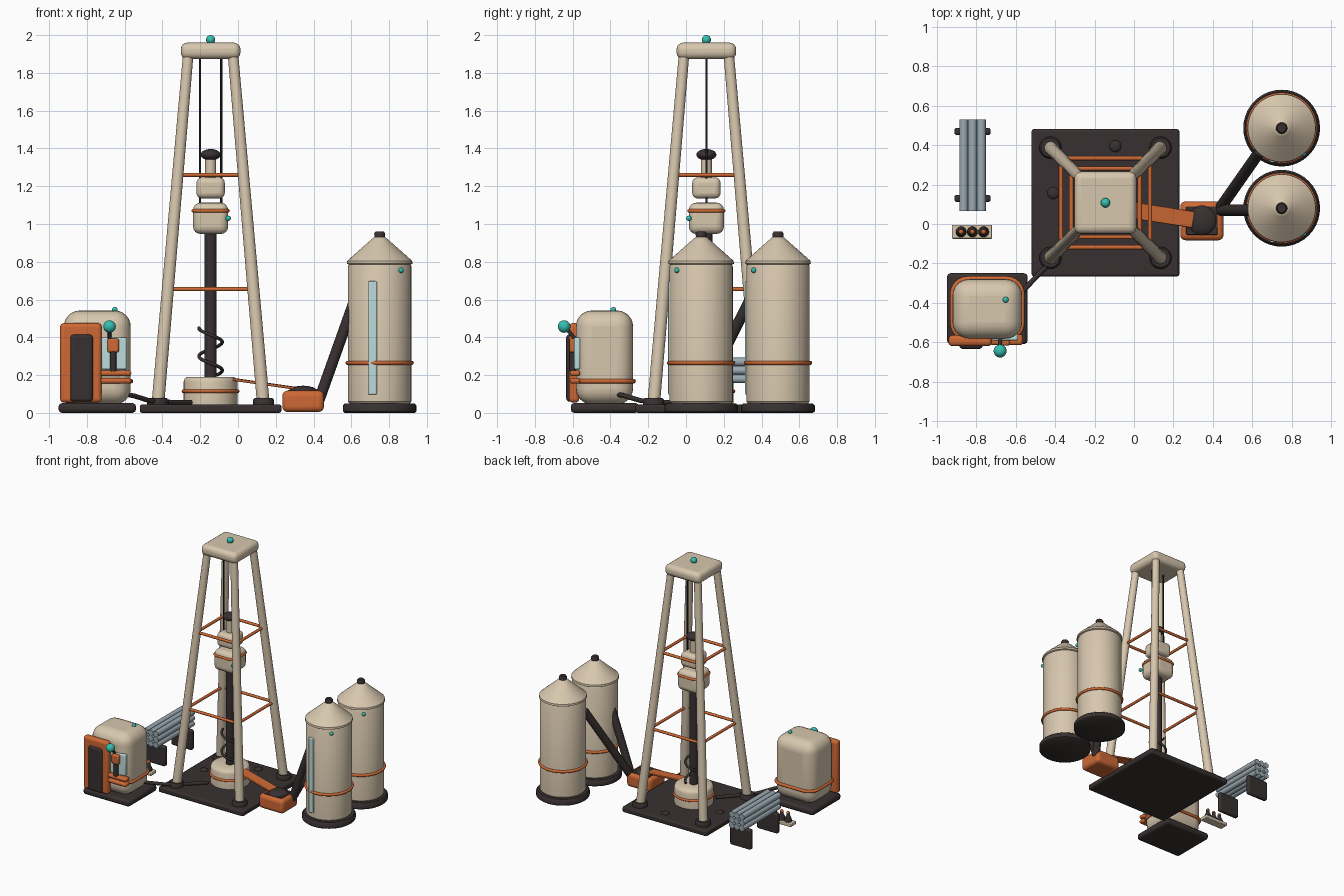
import bpy, bmesh, math
from mathutils import Vector

if "Cube" in bpy.data.objects:
    bpy.data.objects.remove(bpy.data.objects["Cube"])


def mat(name, c):
    m = bpy.data.materials.new(name)
    m.diffuse_color = (*c, 1)
    m.use_nodes = True
    m.node_tree.nodes["Principled BSDF"].inputs["Base Color"].default_value = m.diffuse_color
    return m


BEIGE = mat("sand_paint", (0.68, 0.57, 0.42))
ORANGE = mat("orange_paint", (0.62, 0.14, 0.035))
DARK = mat("dark_rubber", (0.04, 0.03, 0.03))
BLACK = mat("black_cable", (0.012, 0.013, 0.016))
TEAL = mat("teal_lamp", (0.035, 0.53, 0.44))
GLASS = mat("pale_glass", (0.5, 0.72, 0.71))
STEEL = mat("pipe_steel", (0.33, 0.4, 0.45))


def finish(name, bm, m, loc=(0, 0, 0), bevel=0, seg=4):
    bmesh.ops.recalc_face_normals(bm, faces=bm.faces)
    me = bpy.data.meshes.new(name)
    bm.to_mesh(me)
    bm.free()
    me.materials.append(m)
    ob = bpy.data.objects.new(name, me)
    bpy.context.collection.objects.link(ob)
    ob.location = loc
    bpy.ops.object.select_all(action='DESELECT')
    ob.select_set(True)
    bpy.context.view_layer.objects.active = ob
    if bevel:
        b = ob.modifiers.new("round", 'BEVEL')
        b.width, b.segments, b.limit_method = bevel, seg, 'ANGLE'
    bpy.ops.object.shade_smooth_by_angle(angle=math.radians(40))
    return ob


def box(name, m, lo, hi, bevel=0, seg=4):
    bm = bmesh.new()
    bmesh.ops.create_cube(bm, size=1)
    lo, hi = Vector(lo), Vector(hi)
    bmesh.ops.scale(bm, vec=hi - lo, verts=bm.verts)
    return finish(name, bm, m, (lo + hi) / 2, bevel, seg)


def ball(name, m, p, r, rz=None):
    bm = bmesh.new()
    bmesh.ops.create_uvsphere(bm, u_segments=24, v_segments=14, radius=r)
    bmesh.ops.scale(bm, vec=(1, 1, (rz or r) / r), verts=bm.verts)
    return finish(name, bm, m, p)


def lathe(name, m, x, y, prof, n=40):
    bm = bmesh.new()
    rings = [[bm.verts.new((r * math.cos(2 * math.pi * i / n), r * math.sin(2 * math.pi * i / n), z))
              for i in range(n)] for r, z in prof]
    for a, b in zip(rings, rings[1:]):
        for i in range(n):
            bm.faces.new((a[i], a[(i + 1) % n], b[(i + 1) % n], b[i]))
    bm.faces.new(rings[0])
    bm.faces.new(rings[-1])
    return finish(name, bm, m, (x, y, 0))


def rod(name, m, p, q, r1, r2=None, n=20):
    p, q = Vector(p), Vector(q)
    bm = bmesh.new()
    bmesh.ops.create_cone(bm, cap_ends=True, segments=n, radius1=r1, radius2=r2 or r1, depth=(q - p).length)
    ob = finish(name, bm, m, (p + q) / 2)
    ob.rotation_euler = (q - p).to_track_quat('Z', 'Y').to_euler()
    return ob


def tube(name, m, pts, r, closed=False):
    cu = bpy.data.curves.new(name, 'CURVE')
    cu.dimensions, cu.bevel_depth, cu.bevel_resolution, cu.use_fill_caps = '3D', r, 3, True
    sp = cu.splines.new('POLY')
    sp.points.add(len(pts) - 1)
    for s, p in zip(sp.points, pts):
        s.co = (*p, 1)
    sp.use_cyclic_u = closed
    cu.materials.append(m)
    ob = bpy.data.objects.new(name, cu)
    bpy.context.collection.objects.link(ob)
    bpy.ops.object.select_all(action='DESELECT')
    ob.select_set(True)
    bpy.context.view_layer.objects.active = ob
    bpy.ops.object.convert(target='MESH')
    bpy.ops.object.shade_smooth_by_angle(angle=math.radians(50))


def loop(name, x, y, z, hx, hy, c, r):
    """Orange band following a rounded rectangle."""
    pts = []
    for k, (sx, sy) in enumerate(((1, 1), (-1, 1), (-1, -1), (1, -1))):
        for i in range(7):
            a = math.pi / 2 * (k + i / 6)
            pts.append((x + sx * (hx - c) + c * math.cos(a), y + sy * (hy - c) + c * math.sin(a), z))
    tube(name, ORANGE, pts, r, True)


CX, CY = -0.145, 0.108

# Derrick: base plate, legs, braces, crown
box("base_plate", DARK, (CX - .375, CY - .375, 0), (CX + .375, CY + .375, .045), .012, 2)
for x, y in ((-.095, .395), (-.41, .157)):
    ball("plate_bolt", DARK, (x, y, .045), .03, .015)


def leg_off(z):
    return .278 - .158 * (z - .06) / 1.82


for sx in (-1, 1):
    for sy in (-1, 1):
        a, b = leg_off(.05), leg_off(1.9)
        rod("derrick_leg", BEIGE, (CX + sx * a, CY + sy * a, .05), (CX + sx * b, CY + sy * b, 1.9), .034, .028)
        lathe("leg_foot", DARK, CX + sx * .28, CY + sy * .28, [(.056, .04), (.056, .068), (.048, .078)], 28)
for z in (.655, 1.26):
    d = leg_off(z)
    for s in (-1, 1):
        rod("brace_x", ORANGE, (CX - d, CY + s * d, z), (CX + d, CY + s * d, z), .011, n=12)
        rod("brace_y", ORANGE, (CX + s * d, CY - d, z), (CX + s * d, CY + d, z), .011, n=12)
box("crown_block", BEIGE, (CX - .158, CY - .158, 1.873), (CX + .158, CY + .158, 1.96), .035)
ball("crown_lamp", TEAL, (CX, CY, 1.976), .024)

# Hoist and drill string
for s in (-1, 1):
    rod("hoist_cable", BLACK, (CX + s * .056, CY, 1.08), (CX + s * .056, CY, 1.9), .006, n=10)
ball("swivel_cap", DARK, (CX, CY, 1.367), .053, .03)
rod("swivel_neck", BEIGE, (CX, CY, 1.22), (CX, CY, 1.36), .029)
box("travelling_block", BEIGE, (CX - .075, CY - .075, 1.135), (CX + .075, CY + .075, 1.247), .03)
box("top_drive", BEIGE, (CX - .093, CY - .093, .947), (CX + .093, CY + .093, 1.113), .04)
loop("top_drive_band", CX, CY, 1.07, .091, .091, .04, .01)
ball("top_drive_lamp", TEAL, (CX + .093, CY - .093, 1.03), .014)
rod("drill_pipe", DARK, (CX, CY, .15), (CX, CY, 1.0), .032, n=28)
tube("auger_spiral", DARK,
     [(CX + .062 * math.cos(t), CY + .062 * math.sin(t), .45 - .15 * (t - math.pi) / (2 * math.pi))
      for t in (math.pi + i * math.pi / 16 for i in range(54))], .009)
lathe("wellhead", BEIGE, CX, CY, [(.143, .04), (.143, .165), (.138, .18), (.125, .19), (.03, .19)])
t = [i * math.pi / 24 for i in range(48)]
tube("wellhead_band", ORANGE, [(CX + .143 * math.cos(a), CY + .143 * math.sin(a), .115) for a in t], .01, True)

# Chute and spoil hopper
chute = box("chute", ORANGE, (-.165, -.042, -.007), (.165, .042, .007), .004, 2)
chute.location = (.14, .047, .154)
chute.rotation_euler = (0, math.atan2(.045, .32), math.atan2(-.05, .32))
box("hopper", ORANGE, (.235, -.083, .005), (.455, .115, .118), .028)
box("hopper_fill", DARK, (.265, -.055, .1), (.425, .09, .122), .004, 2)
ball("spoil_heap", DARK, (.345, .018, .112), .077, .032)

# Storage silos with feed pipes
for y, py in ((.487, .37), (.08, .07)):
    lathe("silo_base", DARK, .75, y, [(.185, 0), (.195, .008), (.195, .038), (.185, .05)])
    lathe("silo_body", BEIGE, .75, y, [(.155, .045), (.168, .06), (.168, .775), (.158, .795)])
    lathe("silo_roof", BEIGE, .75, y, [(.165, .785), (.174, .79), (.172, .805), (.042, .92), (.03, .93)])
    lathe("silo_cap", DARK, .75, y, [(.027, .915), (.029, .95), (.022, .96)], 20)
    tube("silo_band", ORANGE, [(.75 + .17 * math.cos(a), y + .17 * math.sin(a), .265) for a in t], .011, True)
    box("level_gauge", GLASS, (.69, y - .174, .097), (.735, y - .155, .697), .006, 2)
    ball("silo_lamp", TEAL, (.863, y - .128, .755), .014)
    rod("feed_pipe", DARK, (.43, .07, .07), (.64, py, .66), .029)

# Power unit
GX, GY = -.745, -.43
box("unit_base", DARK, (-.95, -.61, 0), (-.54, -.25, .052), .018, 2)
box("unit_body", BEIGE, (-.922, -.583, .045), (-.568, -.28, .542), .085, 6)
loop("unit_band", GX, GY, .168, .178, .153, .08, .012)
box("door_frame", ORANGE, (-.942, -.62, .055), (-.722, -.565, .475), .02)
box("door_panel", DARK, (-.888, -.634, .06), (-.768, -.6, .415), .018)
box("window", GLASS, (-.722, -.592, .23), (-.588, -.56, .4), .008, 2)
for z in (.17, .21):
    box("console_ledge", ORANGE, (-.73, -.615, z - .015), (-.565, -.56, z + .015), .013, 3)
box("handset", ORANGE, (-.692, -.618, .32), (-.63, -.575, .393), .01, 2)
rod("handset_stem", DARK, (-.661, -.6, .22), (-.661, -.6, .33), .017)
rod("beacon_post", DARK, (-.68, -.585, .39), (-.68, -.635, .45), .01)
ball("beacon", TEAL, (-.68, -.645, .457), .033)
ball("roof_lamp", TEAL, (-.652, -.385, .546), .015)
tube("power_cable", DARK, [(-.6, -.37, .1), (-.55, -.325, .09), (-.47, -.24, .065), (-.4, -.17, .058),
                           (-.25, -.02, .055)], .013)

# Pipe rack
for y in (.13, .47):
    box("rack_stand", DARK, (-.912, y - .018, 0), (-.728, y + .018, .16), .012, 3)
for i in (-1, 0, 1):
    for k in range(3):
        z = .18 + .045 * k
        rod("spare_pipe", STEEL, (-.82 + .045 * i, .065, z), (-.82 + .045 * i, .53, z), .0225)

# Spare drill bits on a tray
box("bit_tray", BEIGE, (-.925, -.075, 0), (-.72, -.004, .025), .005, 2)
for i in (-1, 0, 1):
    x = -.821 + .057 * i
    lathe("drill_bit", DARK, x, -.04, [(.026, .02), (.027, .04), (.014, .07), (.013, .09)], 20)
    ball("bit_tip", ORANGE, (x, -.04, .092), .013)
